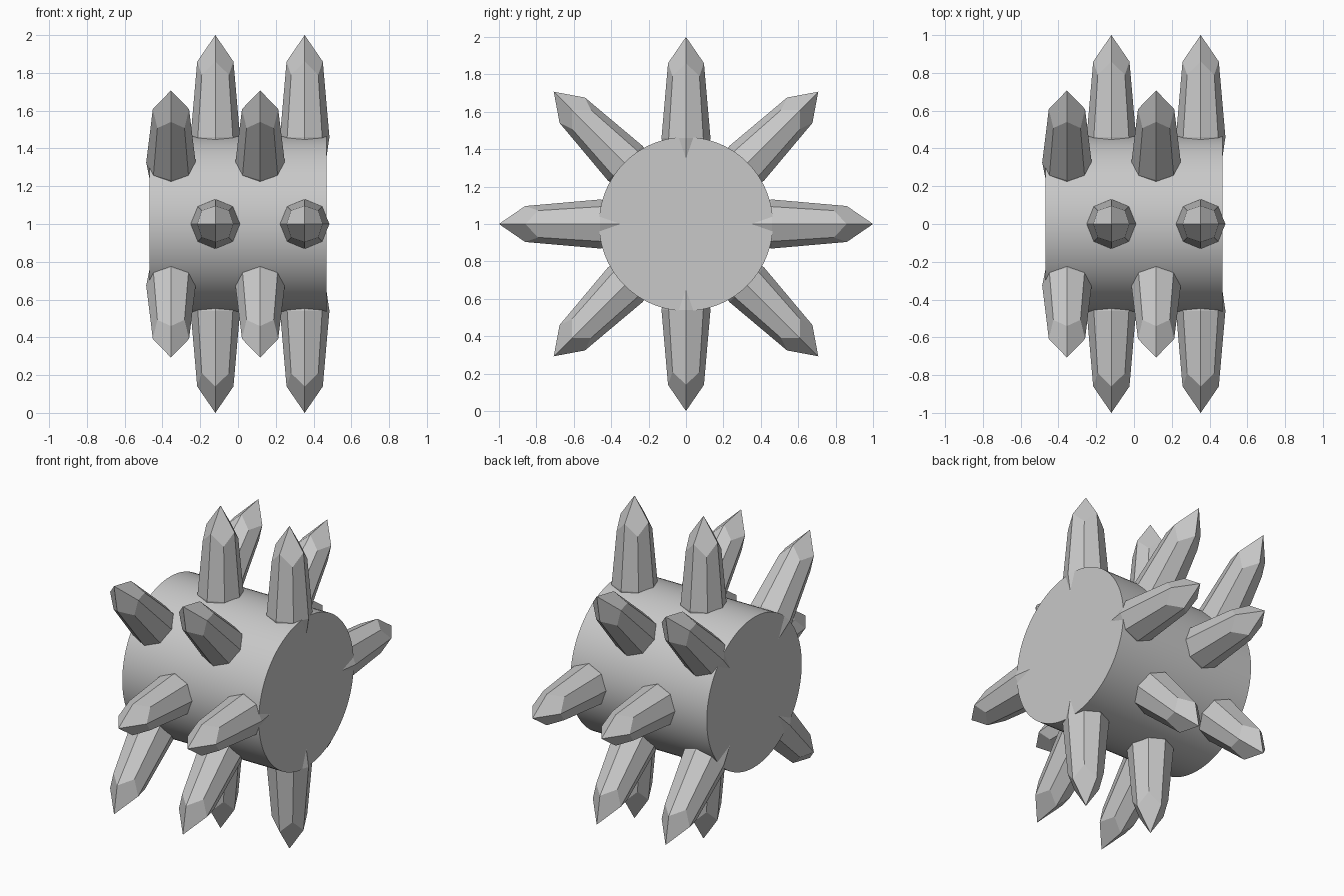
import bpy, bmesh, math
from mathutils import Matrix, Vector

if "Cube" in bpy.data.objects:
    bpy.data.objects.remove(bpy.data.objects["Cube"])

grey = bpy.data.materials.new("stone grey")
grey.diffuse_color = (0.58, 0.58, 0.58, 1)
grey.use_nodes = True
grey.node_tree.nodes["Principled BSDF"].inputs["Base Color"].default_value = grey.diffuse_color

CENTRE_Z = 1.0
HALF_LEN, RADIUS = 0.468, 0.465

# Drum lying along x
bpy.ops.mesh.primitive_cylinder_add(vertices=96, radius=RADIUS, depth=2 * HALF_LEN,
                                    location=(0, 0, CENTRE_Z),
                                    rotation=(0, math.pi / 2, 0))
drum = bpy.context.object
drum.name = "drum"
drum.data.materials.append(grey)
bpy.ops.object.shade_smooth_by_angle(angle=math.radians(30))


def spike_mesh():
    """Octagonal crystal pointing up z, ending in a four-sided point."""
    bm = bmesh.new()

    def ring(heights, radii):
        return [bm.verts.new((radii[i % 2] * math.cos(i * math.pi / 4),
                              radii[i % 2] * math.sin(i * math.pi / 4),
                              heights[i % 2])) for i in range(8)]

    root = ring((0.2, 0.2), (0.093, 0.093))
    widest = ring((0.46, 0.46), (0.131, 0.131))
    shoulder = ring((0.86, 0.79), (0.096, 0.1015))
    tip = bm.verts.new((0, 0, 1))
    bm.faces.new(root[::-1])
    for low, high in ((root, widest), (widest, shoulder)):
        for i in range(8):
            j = (i + 1) % 8
            bm.faces.new((low[i], low[j], high[j], high[i]))
    # kite-shaped facets of the point
    for i in range(0, 8, 2):
        bm.faces.new((shoulder[i], shoulder[i + 1], shoulder[(i + 2) % 8], tip))
    bmesh.ops.recalc_face_normals(bm, faces=bm.faces)
    mesh = bpy.data.meshes.new("spike")
    bm.to_mesh(mesh)
    bm.free()
    mesh.materials.append(grey)
    return mesh


# Four rings of four spikes, alternately turned by 45 degrees
mesh = spike_mesh()
for row, x in enumerate((-0.355, -0.12, 0.117, 0.353)):
    for k in range(4):
        angle = k * math.pi / 2 + (math.pi / 4 if row % 2 == 0 else 0)
        spike = bpy.data.objects.new(f"spike_row{row + 1}_{k + 1}", mesh)
        spike.matrix_world = (Matrix.Translation(Vector((x, 0, CENTRE_Z)))
                              @ Matrix.Rotation(angle, 4, 'X'))
        bpy.context.collection.objects.link(spike)
